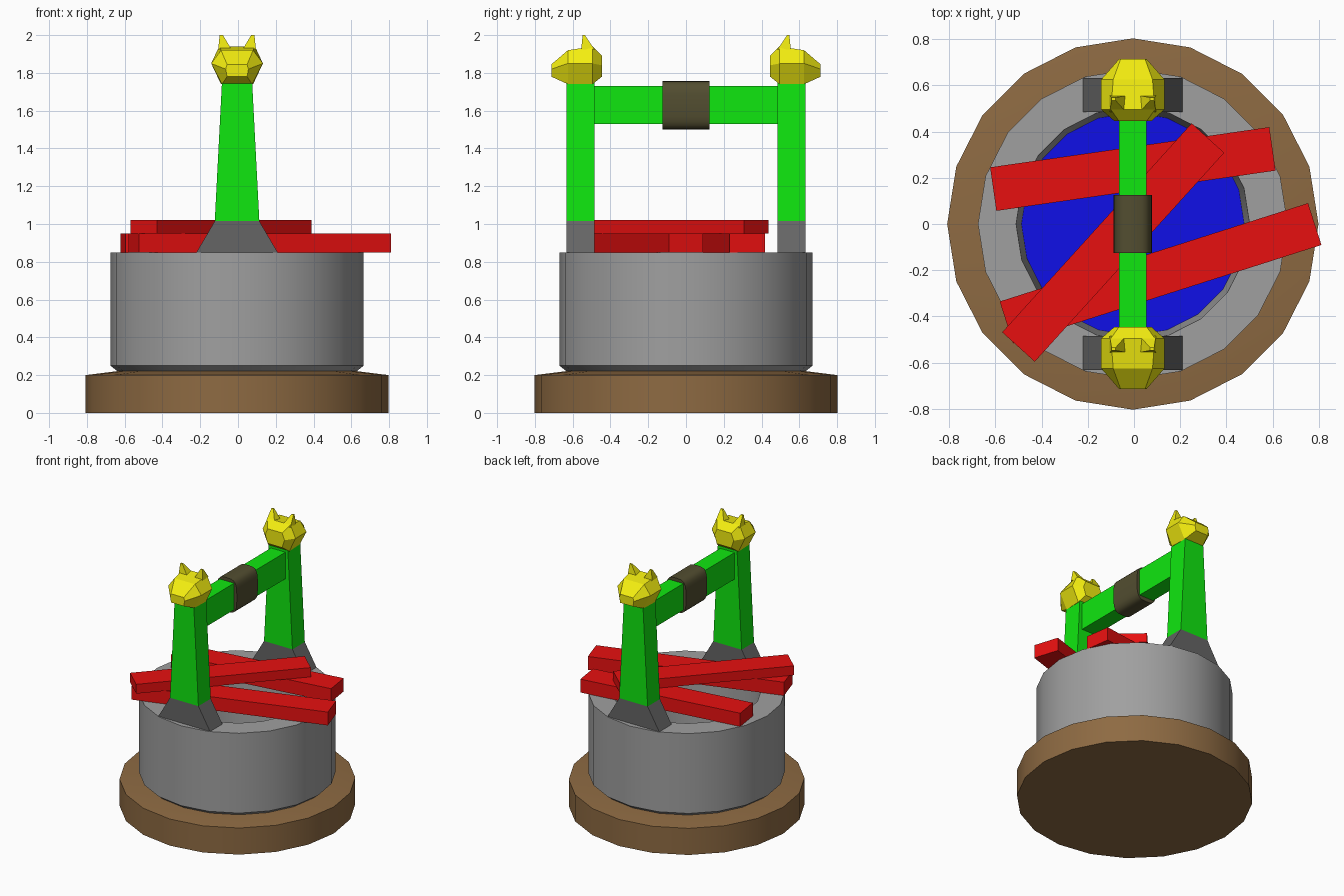
import bpy, math

if "Cube" in bpy.data.objects:
    bpy.data.objects.remove(bpy.data.objects["Cube"])

def mat(name, rgb):
    m = bpy.data.materials.new(name)
    m.diffuse_color = (*rgb, 1)
    m.use_nodes = True
    m.node_tree.nodes["Principled BSDF"].inputs["Base Color"].default_value = m.diffuse_color
    return m

BROWN = mat("brown", (0.27, 0.145, 0.055))
RED = mat("red", (0.8, 0.005, 0.005))
GREEN = mat("green", (0.005, 0.8, 0.005))
YELLOW = mat("yellow", (0.9, 0.85, 0.005))
BLUE = mat("blue", (0.005, 0.005, 0.8))
OLIVE = mat("olive", (0.085, 0.075, 0.03))
STONE = mat("stone", (0.35, 0.35, 0.35))
DARK = mat("dark_grey", (0.13, 0.13, 0.13))
CX = -0.005

def loft(name, rings, material, smooth=False, closed=False):
    """Skin equal-sized rings of points; cap the ends unless closed on itself."""
    n = len(rings[0])
    verts = [p for r in rings for p in r]
    faces = []
    for i in range(len(rings) if closed else len(rings) - 1):
        a, b = i * n, (i + 1) % len(rings) * n
        faces += [(a + j, a + (j + 1) % n, b + (j + 1) % n, b + j) for j in range(n)]
    if not closed:
        faces += [tuple(range(n))[::-1], tuple(range(len(verts) - n, len(verts)))]
    me = bpy.data.meshes.new(name)
    me.from_pydata(verts, [], faces)
    me.materials.append(material)
    ob = bpy.data.objects.new(name, me)
    bpy.context.collection.objects.link(ob)
    bpy.ops.object.select_all(action='DESELECT')
    ob.select_set(True)
    bpy.context.view_layer.objects.active = ob
    bpy.ops.object.mode_set(mode='EDIT')
    bpy.ops.mesh.select_all(action='SELECT')
    bpy.ops.mesh.normals_make_consistent(inside=False)
    bpy.ops.object.mode_set(mode='OBJECT')
    if smooth:
        bpy.ops.object.shade_smooth_by_angle(angle=math.radians(30))
    return ob

def circle(r, z, n=20):
    return [(CX + r * math.cos(k * math.tau / n), r * math.sin(k * math.tau / n), z)
            for k in range(n)]

def rect(hx, y0, y1, z):
    return [(CX - hx, y0, z), (CX + hx, y0, z), (CX + hx, y1, z), (CX - hx, y1, z)]

# round base, hollow stone wall and water
loft("base", [circle(0.803, 0), circle(0.803, 0.2), circle(0.6, 0.225)], BROWN, True)
loft("well_wall", [circle(r, z) for r, z in
     ((0.62, 0.21), (0.67, 0.25), (0.67, 0.85), (0.505, 0.85), (0.475, 0.21))],
     STONE, True, closed=True)
loft("water", [circle(0.48, 0.3), circle(0.482, 0.36)], BLUE)

# planks lying across the opening: centre, length, angle, bottom, top
planks = [((-0.005, 0.238), 1.22, 8.2, 0.85, 0.95),
          ((0.115, -0.213), 1.40, 17.7, 0.85, 0.95),
          ((-0.09, -0.08), 1.22, 47.8, 0.95, 1.02)]
for i, ((px, py), length, ang, z0, z1) in enumerate(planks):
    c, s = math.cos(math.radians(ang)), math.sin(math.radians(ang))
    corners = [(u * length / 2, v * 0.095) for u, v in ((-1, -1), (1, -1), (1, 1), (-1, 1))]
    loft(f"plank_{i + 1}", [[(px + u * c - v * s, py + u * s + v * c, z) for u, v in corners]
                            for z in (z0, z1)], RED)

# crossbar with a rounded wrap in the middle
loft("crossbar", [rect(0.06, -0.5, 0.5, 1.53), rect(0.06, -0.5, 0.5, 1.73)], GREEN)

def rounded(y, n=24, e=2 / 3.5):
    pts = []
    for k in range(n):
        c, s = math.cos(k * math.tau / n), math.sin(k * math.tau / n)
        pts.append((CX + math.copysign(abs(c) ** e, c) * 0.083, y,
                    1.628 + math.copysign(abs(s) ** e, s) * 0.128))
    return pts

loft("crossbar_wrap", [rounded(-0.125), rounded(0.125)], OLIVE, True)

# head sections: distance out, top / middle / bottom half widths, top / middle / bottom heights
sections = [(0.445, 0.06, 0.08, 0.06, 1.89, 1.84, 1.78),
            (0.495, 0.095, 0.137, 0.085, 1.94, 1.85, 1.74),
            (0.625, 0.085, 0.137, 0.08, 1.92, 1.85, 1.74),
            (0.713, 0.053, 0.06, 0.053, 1.845, 1.82, 1.78)]

# post, foot and eared head at each end
for side, s in (("front", -1), ("back", 1)):
    y0, y1 = s * 0.485, s * 0.632
    loft(f"{side}_foot", [rect(0.215, y0, y1, 0.85), rect(0.118, y0, y1, 1.015)], DARK)
    loft(f"{side}_post", [rect(0.118, y0, y1, 1.015), rect(0.08, y0, y1, 1.75)], GREEN)
    loft(f"{side}_head", [[(CX + x, s * d, z) for x, z in
         ((a, zt), (w, zm), (b, zb), (-b, zb), (-w, zm), (-a, zt))]
         for d, a, w, b, zt, zm, zb in sections], YELLOW)
    for label, m in (("left", -1), ("right", 1)):
        base = [(0.03, 0.485), (0.1, 0.485), (0.1, 0.555), (0.03, 0.555)]
        tip = [(0.075, 0.535), (0.092, 0.535), (0.092, 0.547), (0.075, 0.547)]
        loft(f"{side}_{label}_ear", [[(CX + m * x, s * y, z) for x, y in ring]
             for ring, z in ((base, 1.925), (tip, 2.0))], YELLOW)
